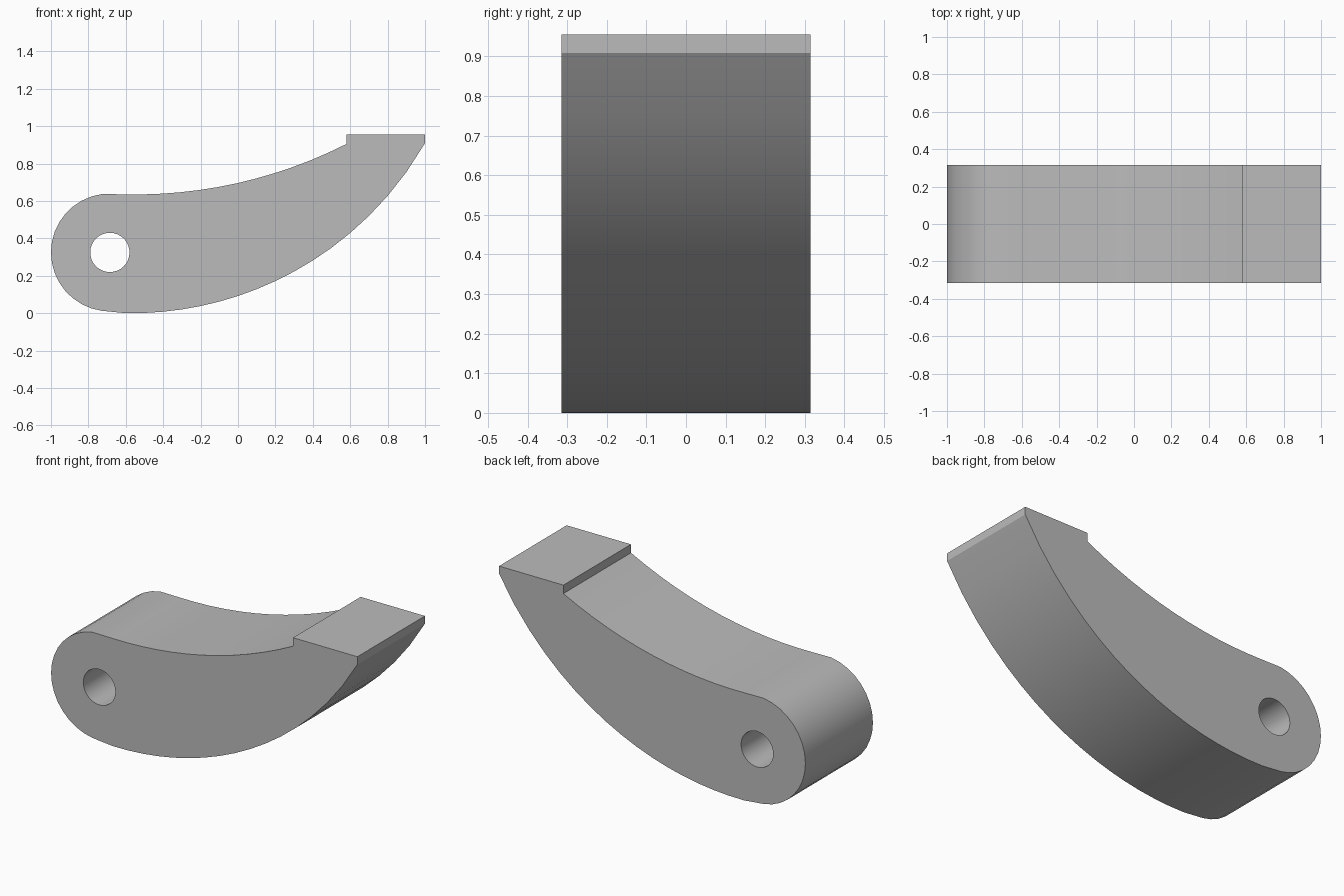
import bpy, bmesh, math
from mathutils import Vector

cube = bpy.data.objects.get("Cube")
if cube:
    bpy.data.objects.remove(cube)

HALF_WIDTH = 0.315
PIVOT = Vector((-0.685, 0.325))


def circle_points(center, radius, start, end, count):
    """Points from start to end angle in degrees, both ends included."""
    angles = [math.radians(start + (end - start) * i / count) for i in range(count + 1)]
    return [center + radius * Vector((math.cos(a), math.sin(a))) for a in angles]


def sagging_arc(bottom, radius, x_start, x_end, count):
    """Circular arc, concave upwards, with its lowest point at bottom."""
    xs = [x_start + (x_end - x_start) * i / count for i in range(count + 1)]
    return [Vector((x, bottom[1] + radius - math.sqrt(radius ** 2 - (x - bottom[0]) ** 2)))
            for x in xs]


# Side profile: curved belly, raised tip pad, curved top, round pivot end
outline = sagging_arc((-0.57, 0.0), 1.81, -0.6, 1.0, 16)
outline += [Vector((1.0, 0.955)), Vector((0.58, 0.955))]
outline += sagging_arc((-0.55, 0.635), 2.5, 0.58, -0.6, 12)
outline += circle_points(PIVOT, 0.315, 98, 262, 16)
bore = circle_points(PIVOT, 0.105, 0, 360, 32)[:-1]

# Lever arm: fill the profile around the bore and extrude across the width
bm = bmesh.new()
edges = []
for loop in (outline, bore):
    verts = [bm.verts.new((p.x, -HALF_WIDTH, p.y)) for p in loop]
    edges += [bm.edges.new((v, verts[i - 1])) for i, v in enumerate(verts)]
bmesh.ops.triangle_fill(bm, edges=edges, use_beauty=True)
side = bmesh.ops.extrude_face_region(bm, geom=bm.faces[:], use_keep_orig=True)
moved = [g for g in side["geom"] if isinstance(g, bmesh.types.BMVert)]
bmesh.ops.translate(bm, verts=moved, vec=(0, 2 * HALF_WIDTH, 0))
bmesh.ops.recalc_face_normals(bm, faces=bm.faces[:])

mesh = bpy.data.meshes.new("lever_arm")
bm.to_mesh(mesh)
bm.free()
arm = bpy.data.objects.new("lever_arm", mesh)
bpy.context.collection.objects.link(arm)

# Plain grey finish
grey = bpy.data.materials.new("plain_grey")
grey.use_nodes = True
colour = (0.5, 0.5, 0.5, 1)
grey.diffuse_color = colour
grey.node_tree.nodes["Principled BSDF"].inputs["Base Color"].default_value = colour
mesh.materials.append(grey)

# Smooth the curved walls, keep the rims and pad edges sharp
bpy.ops.object.select_all(action="DESELECT")
arm.select_set(True)
bpy.context.view_layer.objects.active = arm
bpy.ops.object.shade_smooth_by_angle(angle=math.radians(30))
